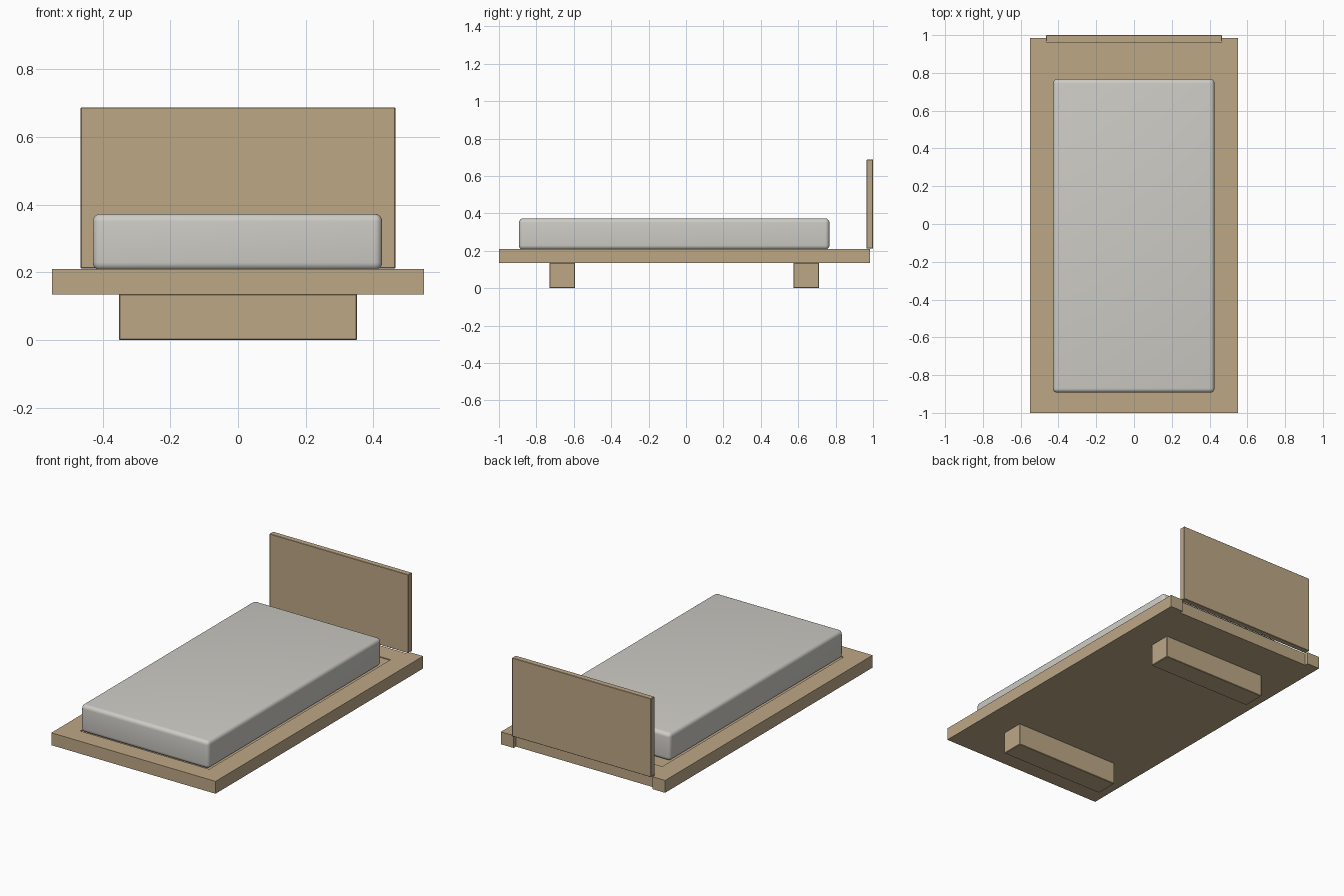
import bpy
import bmesh
from mathutils import Vector

default = bpy.data.objects.get("Cube")
if default:
    bpy.data.objects.remove(default, do_unlink=True)


def make_material(name, rgb):
    mat = bpy.data.materials.new(name)
    mat.use_nodes = True
    mat.diffuse_color = (*rgb, 1)
    bsdf = mat.node_tree.nodes["Principled BSDF"]
    bsdf.inputs["Base Color"].default_value = (*rgb, 1)
    bsdf.inputs["Roughness"].default_value = 0.8
    return mat


wood = make_material("light wood", (0.51, 0.39, 0.24))
fabric = make_material("pale grey fabric", (0.61, 0.60, 0.56))


def box(name, low, high, mat, bevel=0, segments=1):
    """Box between two corners, with optional rounded edges."""
    low, high = Vector(low), Vector(high)
    size, centre = high - low, (low + high) / 2
    bm = bmesh.new()
    bmesh.ops.create_cube(bm, size=1)
    for v in bm.verts:
        v.co = Vector(a * b for a, b in zip(v.co, size)) + centre
    if bevel:
        bmesh.ops.bevel(bm, geom=bm.edges[:], offset=bevel, segments=segments,
                        profile=0.5, affect='EDGES')
    mesh = bpy.data.meshes.new(name)
    bm.to_mesh(mesh)
    bm.free()
    mesh.materials.append(mat)
    obj = bpy.data.objects.new(name, mesh)
    bpy.context.collection.objects.link(obj)
    return obj


def activate(obj):
    bpy.ops.object.select_all(action='DESELECT')
    obj.select_set(True)
    bpy.context.view_layer.objects.active = obj


def cut(target, cutter):
    """Subtract the cutter from the target and discard it."""
    cutter.hide_render = True
    mod = target.modifiers.new("cut", 'BOOLEAN')
    mod.operation = 'DIFFERENCE'
    mod.solver = 'EXACT'
    mod.object = cutter
    activate(target)
    bpy.ops.object.modifier_apply(modifier=mod.name)
    bpy.data.objects.remove(cutter, do_unlink=True)


# Platform with a shallow mattress recess and a notch behind the headboard
platform = box("platform", (-0.55, -1, 0.135), (0.55, 0.985, 0.21), wood)
cut(platform, box("recess_cutter", (-0.433, -0.89, 0.205), (0.43, 0.845, 0.3), wood))
cut(platform, box("notch_cutter", (-0.465, 0.963, 0.1), (0.465, 1.1, 0.3), wood))

# Headboard
box("headboard", (-0.465, 0.965, 0.212), (0.465, 1, 0.687), wood, 0.002)

# Cross feet
for name, front, back in (("front_foot", -0.73, -0.593), ("rear_foot", 0.575, 0.712)):
    box(name, (-0.352, front, 0), (0.352, back, 0.136), wood, 0.003)

# Soft-edged mattress
mattress = box("mattress", (-0.429, -0.893, 0.206), (0.426, 0.767, 0.373),
               fabric, 0.023, 5)
activate(mattress)
bpy.ops.object.shade_smooth_by_angle()
